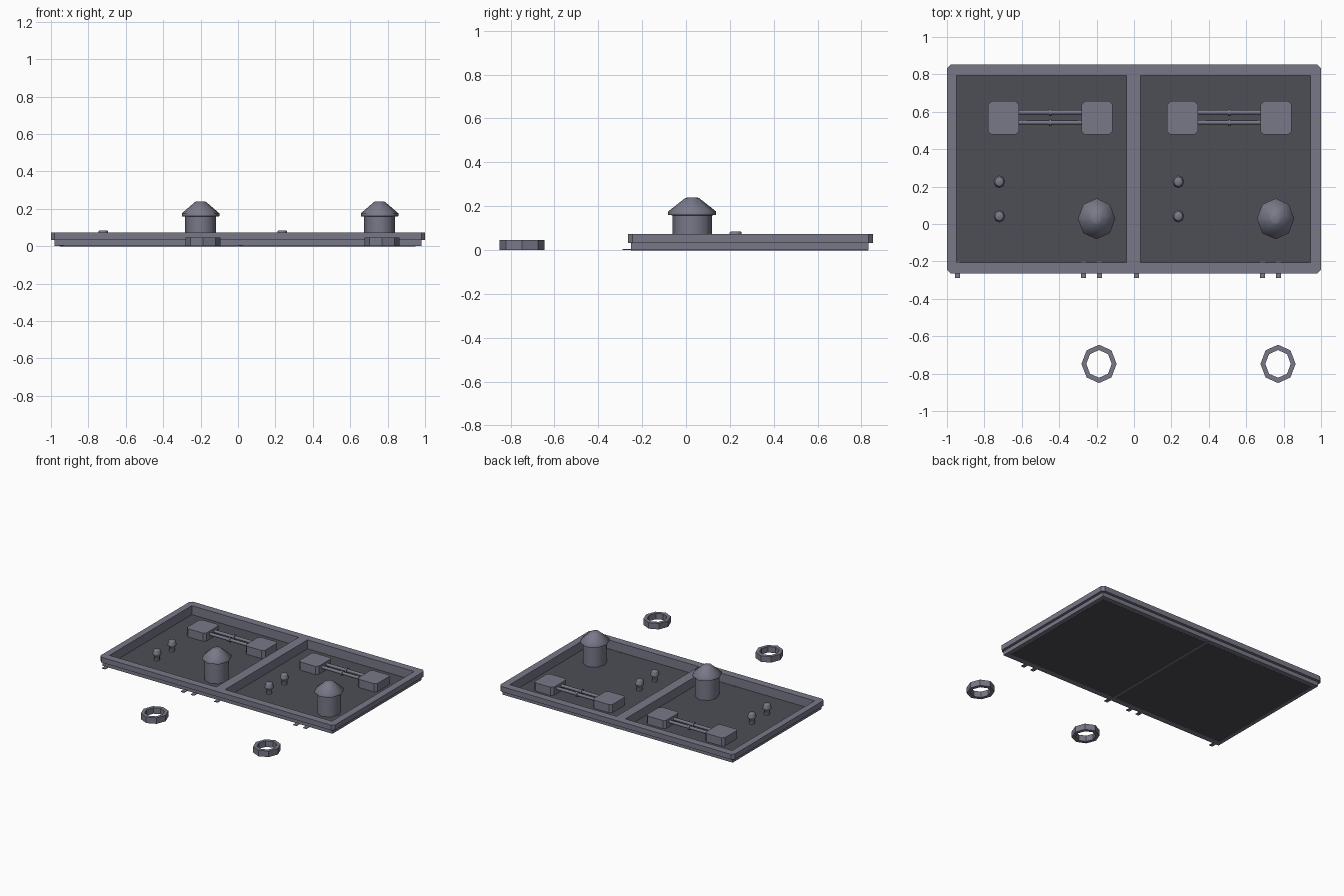
import bpy
import bmesh
import math
from mathutils import Matrix

start = bpy.data.objects.get("Cube")
if start:
    bpy.data.objects.remove(start, do_unlink=True)


def make_material(name, rgb):
    mat = bpy.data.materials.new(name)
    mat.use_nodes = True
    mat.diffuse_color = (*rgb, 1)
    mat.node_tree.nodes["Principled BSDF"].inputs["Base Color"].default_value = (*rgb, 1)
    return mat


STEEL = make_material("blue grey", (0.19, 0.19, 0.25))
DECK = make_material("dark grey", (0.075, 0.075, 0.092))
STRETCH = 1.09  # round parts are slightly longer front to back


def finish(name, bm, mat, smooth=False):
    bmesh.ops.recalc_face_normals(bm, faces=bm.faces)
    mesh = bpy.data.meshes.new(name)
    bm.to_mesh(mesh)
    bm.free()
    mesh.materials.append(mat)
    obj = bpy.data.objects.new(name, mesh)
    bpy.context.collection.objects.link(obj)
    bpy.ops.object.select_all(action="DESELECT")
    obj.select_set(True)
    bpy.context.view_layer.objects.active = obj
    if smooth:
        bpy.ops.object.shade_smooth_by_angle(angle=math.radians(50))
    return obj


def box(name, x, y, z, mat=STEEL, chamfer=0):
    """Box from (min, max) ranges, optionally with cut vertical corners."""
    bm = bmesh.new()
    bmesh.ops.create_cube(bm, size=1)
    for v in bm.verts:
        v.co = [r[0] if c < 0 else r[1] for c, r in zip(v.co, (x, y, z))]
    if chamfer:
        upright = [e for e in bm.edges
                   if abs(e.verts[0].co.z - e.verts[1].co.z) > 1e-4]
        bmesh.ops.bevel(bm, geom=upright, offset=chamfer, segments=1, affect="EDGES")
    return finish(name, bm, mat)


def lathe(name, profile, at, closed=False, smooth=True):
    """Eight-sided turned part from (radius, height) points."""
    bm = bmesh.new()
    rings = []
    for r, z in profile:
        angles = [math.tau * i / 8 for i in range(8)]
        rings.append([bm.verts.new((at[0] + r * math.cos(a),
                                    at[1] + r * STRETCH * math.sin(a), z)) for a in angles])
    pairs = list(zip(rings, rings[1:]))
    if closed:
        pairs.append((rings[-1], rings[0]))
    else:
        bm.faces.new(rings[0])
        bm.faces.new(rings[-1])
    for low, high in pairs:
        for i in range(8):
            j = (i + 1) % 8
            bm.faces.new((low[i], low[j], high[j], high[i]))
    return finish(name, bm, STEEL, smooth)


def rod(name, centre, length, radius):
    """Cylinder lying along x."""
    bm = bmesh.new()
    place = Matrix.Translation(centre) @ Matrix.Rotation(math.pi / 2, 4, "Y")
    bmesh.ops.create_cone(bm, cap_ends=True, segments=8, radius1=radius,
                          radius2=radius, depth=length, matrix=place)
    return finish(name, bm, STEEL, True)


# Frame: upper rim and recessed base, each with two bay openings
BAYS = [(-0.95, -0.04), (0.035, 0.945)]
BAY_Y = (-0.207, 0.795)
rim = box("upper_rim", (-1, 1), (-0.265, 0.853), (0.032, 0.072), chamfer=0.02)
base = box("lower_base", (-0.98, 0.98), (-0.25, 0.832), (0, 0.032))
for part in (rim, base):
    for bay in BAYS:
        cutter = box("bay_cutter", bay, BAY_Y, (-0.1, 0.2))
        cutter.hide_render = True
        cut = part.modifiers.new("bay_opening", "BOOLEAN")
        cut.operation = "DIFFERENCE"
        cut.object = cutter
        bpy.context.view_layer.objects.active = part
        bpy.ops.object.modifier_apply(modifier=cut.name)
        bpy.data.objects.remove(cutter, do_unlink=True)

# Deck floors, reaching under the centre beam
box("right_deck", (-0.952, 0), BAY_Y, (-0.001, 0.003), DECK)
box("left_deck", (0.02, 0.948), BAY_Y, (-0.001, 0.003), DECK)
box("centre_strip", (0.002, 0.018), (-0.25, 0.83), (-0.003, 0.004))

# Fittings, repeated once per bay
for side, dx in (("right", 0), ("left", 0.957)):
    # Paired cabinets joined by two collared pipes
    for i, x in enumerate((-0.78, -0.28)):
        box(f"{side}_cabinet_{i + 1}", (x + dx, x + 0.165 + dx),
            (0.478, 0.657), (0, 0.066), chamfer=0.018)
    for i, y in enumerate((0.543, 0.597)):
        rod(f"{side}_pipe_{i + 1}", (-0.448 + dx, y, 0.04), 0.36, 0.012)
        rod(f"{side}_pipe_collar_{i + 1}", (-0.448 + dx, y, 0.04), 0.014, 0.019)

    # Small capped posts
    for i, y in enumerate((0.042, 0.226)):
        lathe(f"{side}_post_{i + 1}",
              [(0.02, 0), (0.02, 0.038), (0.031, 0.048), (0.031, 0.06),
               (0.025, 0.07), (0.025, 0.08), (0.02, 0.085)],
              (-0.72 + dx, y))

    # Round tower with overhanging conical roof
    lathe(f"{side}_tower", [(0.083, 0), (0.083, 0.16)], (-0.2 + dx, 0.028))
    lathe(f"{side}_tower_roof",
          [(0.083, 0.158), (0.1, 0.16), (0.1, 0.176), (0.03, 0.236), (0.02, 0.24)],
          (-0.2 + dx, 0.028))

    # Loose octagonal ring in front
    lathe(f"{side}_ring", [(0.094, 0), (0.094, 0.046), (0.068, 0.046), (0.068, 0)],
          (-0.187 + dx, -0.748), closed=True, smooth=False)

    # Flat tabs under the front edge
    for i, x in enumerate((-0.943, -0.27, -0.185)):
        box(f"{side}_front_tab_{i + 1}", (x - 0.014 + dx, x + 0.014 + dx),
            (-0.29, -0.2), (0, 0.005))
